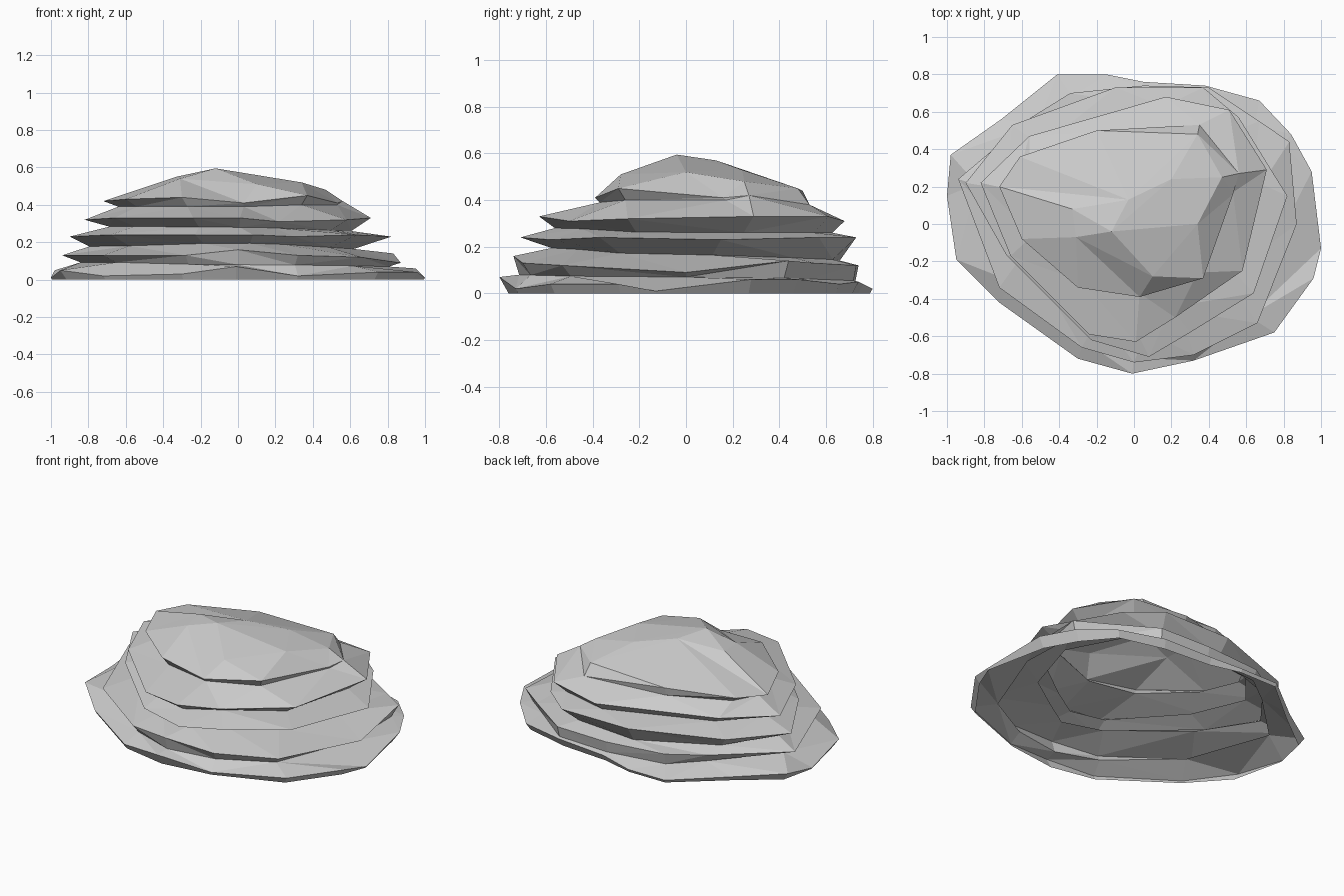
import bpy
import bmesh
import math
import random
from mathutils import Vector

random.seed(4)
default_cube = bpy.data.objects.get("Cube")
if default_cube:
    bpy.data.objects.remove(default_cube, do_unlink=True)

# Stone colour
stone = bpy.data.materials.new("stone_grey")
stone.use_nodes = True
colour = (0.6, 0.6, 0.6, 1)
stone.diffuse_color = colour
stone.node_tree.nodes["Principled BSDF"].inputs["Base Color"].default_value = colour

# Corners of each ledge in hundredths: x, y, height
BASE_LEDGE = [(95, 28, 6), (100, -13, 1), (96, -29, 4), (75, -58, 4), (32, -73, 2),
              (-1, -80, 7), (-30, -72, 3), (-72, -42, 2), (-95, -19, 5), (-100, 15, 1),
              (-98, 37, 5), (-71, 56, 3), (-41, 80, 2), (-15, 80, 2), (5, 76, 4),
              (38, 74, 5), (67, 66, 4), (84, 48, 6)]
LOW_LEDGE = [(87, 0, 9), (66, -53, 12), (32, -70, 13), (0, -74, 16), (-28, -66, 13),
             (-72, -34, 13), (-94, 24, 13), (-55, 57, 13), (-34, 70, 13), (5, 74, 12),
             (40, 73, 12), (67, 55, 13), (83, 44, 14)]
MIDDLE_LEDGE = [(82, 15, 23), (64, -37, 24), (30, -58, 23), (8, -71, 24), (-23, -62, 24),
                (-68, -17, 24), (-90, 22, 23), (-65, 53, 24), (-10, 73, 24), (37, 73, 24),
                (56, 57, 24)]
HIGH_LEDGE = [(71, 29, 33), (58, -25, 32), (22, -50, 31), (1, -63, 33), (-24, -59, 33),
              (-66, -17, 33), (-82, 22, 32), (-56, 47, 33), (17, 68, 31), (51, 61, 33)]
CAP_CREVICE = [(56, 27, 42), (53, 17, 40), (34, -26, 40), (3, -37, 39), (-27, -31, 39),
               (-54, -6, 39), (-64, 18, 39), (-56, 33, 39), (-20, 49, 39), (35, 53, 38)]
CAP_LEDGE = [(47, 25, 48), (53, 16, 41), (37, -29, 45), (3, -39, 41), (-30, -34, 44),
             (-60, -8, 43), (-72, 20, 42), (-61, 36, 43), (-20, 50, 44), (34, 48, 45)]
CROWN = [(34, 0, 52), (20, 24, 53), (-3, 13, 57), (-33, 8, 55), (-31, -7, 54), (10, -28, 51)]

# Undercut of a ledge at its left, back, right and front: (scale, height)
LOW_UNDERCUT = [(0.93, 0.07), (0.99, 0.05), (0.9, 0.095), (0.97, 0.08)]
MIDDLE_UNDERCUT = [(0.74, 0.165), (0.9, 0.14), (0.87, 0.18), (0.8, 0.195)]
HIGH_UNDERCUT = [(0.85, 0.26), (0.94, 0.26), (0.82, 0.285), (0.89, 0.28)]


def angle_of(point):
    return math.atan2(point.y, point.x)


def ring_points(corners):
    points = [Vector(corner) / 100 for corner in corners]
    return sorted(points, key=angle_of)


def crevice_points(ledge, undercut):
    """Tuck a copy of the ledge under it, blending the undercut between sides."""
    left, back, right, front = (Vector(side) for side in undercut)
    points = []
    for corner in ledge:
        facing = corner.xy.normalized()
        across = left if facing.x > 0 else right
        along = back if facing.y > 0 else front
        scale, height = across * facing.x ** 2 + along * facing.y ** 2
        scale += random.uniform(-0.015, 0.015)
        points.append(Vector((corner.x * scale, corner.y * scale, height)))
    return points


def bridge(bm, lower, upper):
    """Join two rings with triangles, always stepping to the nearest next corner."""
    def turn(ring, index):
        return angle_of(ring[index % len(ring)].co) + math.tau * (index // len(ring))

    low = high = 0
    while low < len(lower) or high < len(upper):
        a, b = lower[low % len(lower)], upper[high % len(upper)]
        step_low = turn(lower, low + 1) <= turn(upper, high + 1)
        if high == len(upper) or (step_low and low < len(lower)):
            low += 1
            bm.faces.new((a, lower[low % len(lower)], b))
        else:
            high += 1
            bm.faces.new((a, upper[high % len(upper)], b))


# Foot and base ledge
base = ring_points(BASE_LEDGE)
foot = [Vector((p.x * (1 - p.z * 0.7), p.y * (1 - p.z * 0.7), 0)) for p in base]
rings = [foot, base]

# Ledges, each with the crevice that undercuts it
for corners, undercut in ((LOW_LEDGE, LOW_UNDERCUT), (MIDDLE_LEDGE, MIDDLE_UNDERCUT),
                          (HIGH_LEDGE, HIGH_UNDERCUT)):
    ledge = ring_points(corners)
    rings += [crevice_points(ledge, undercut), ledge]

# Cap, domed crown and peak
rings += [ring_points(CAP_CREVICE), ring_points(CAP_LEDGE), ring_points(CROWN)]

bm = bmesh.new()
vertex_rings = [[bm.verts.new(p) for p in ring] for ring in rings]
for lower, upper in zip(vertex_rings, vertex_rings[1:]):
    bridge(bm, lower, upper)
peak = bm.verts.new((-0.12, -0.04, 0.595))
crown = vertex_rings[-1]
for side, vertex in enumerate(crown):
    bm.faces.new((vertex, crown[(side + 1) % len(crown)], peak))

mesh = bpy.data.meshes.new("layered_rock")
bm.to_mesh(mesh)
bm.free()
mesh.materials.append(stone)
rock = bpy.data.objects.new("layered_rock", mesh)
bpy.context.collection.objects.link(rock)
